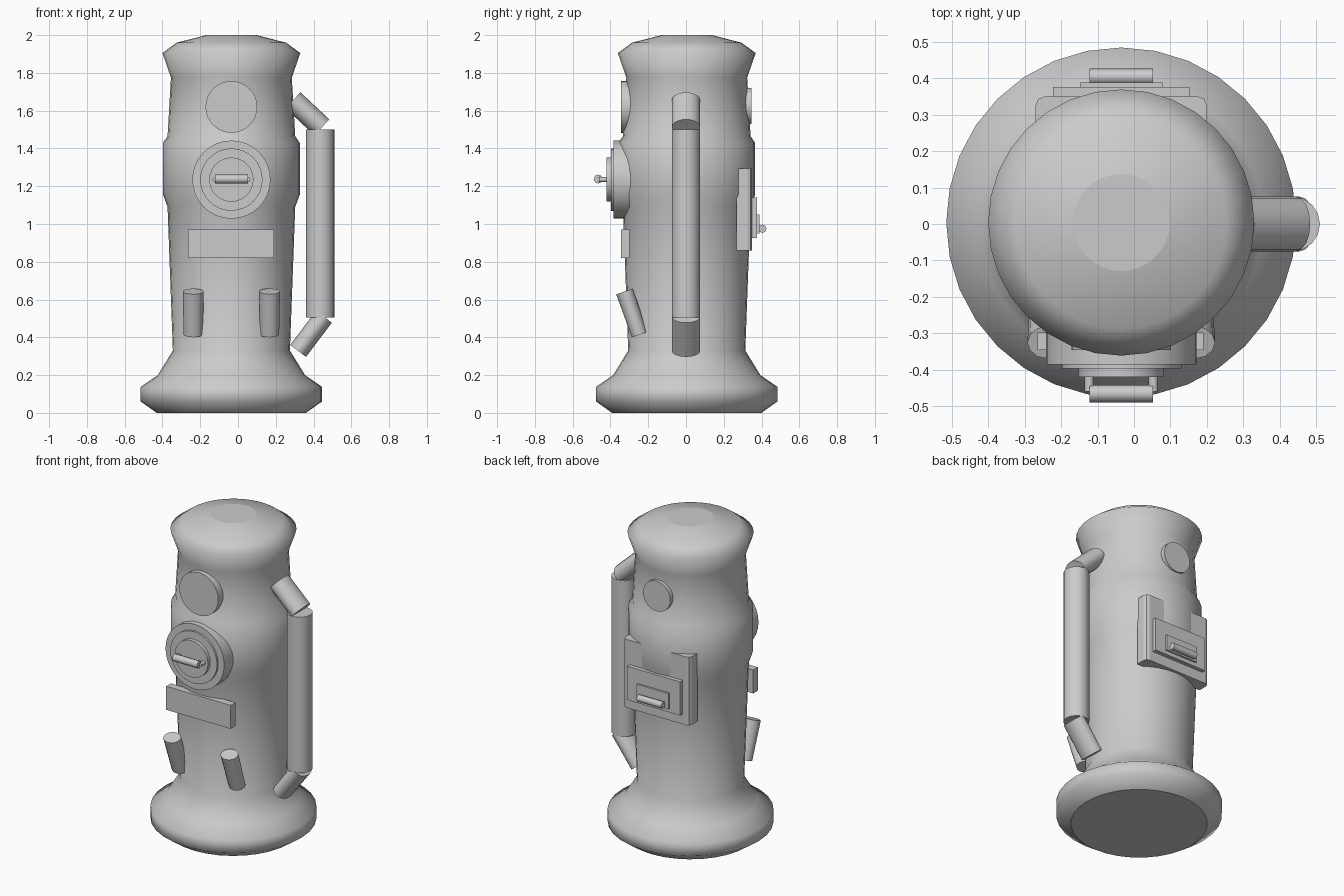
import bpy, bmesh
from math import cos, sin, pi
from mathutils import Vector, Matrix

cube = bpy.data.objects.get("Cube")
if cube:
    bpy.data.objects.remove(cube, do_unlink=True)

CX, CY = -0.035, 0.004   # axis of the body

grey = bpy.data.materials.new("plain grey")
grey.use_nodes = True
grey.diffuse_color = (0.6, 0.6, 0.6, 1)
grey.node_tree.nodes["Principled BSDF"].inputs["Base Color"].default_value = (0.6, 0.6, 0.6, 1)


def finish(name, bm):
    """Turn a bmesh into a scene object."""
    bmesh.ops.recalc_face_normals(bm, faces=bm.faces)
    mesh = bpy.data.meshes.new(name)
    bm.to_mesh(mesh)
    bm.free()
    mesh.materials.append(grey)
    obj = bpy.data.objects.new(name, mesh)
    bpy.context.collection.objects.link(obj)
    return obj


def lathe(name, profile, segments):
    """Smooth turned solid with flat end caps, from (radius, z) points."""
    bm = bmesh.new()
    rings = [[bm.verts.new((CX + r * cos(2 * pi * i / segments),
                            CY + r * sin(2 * pi * i / segments), z))
              for i in range(segments)] for r, z in profile]
    for low, high in zip(rings, rings[1:]):
        for i in range(segments):
            j = (i + 1) % segments
            bm.faces.new((low[i], low[j], high[j], high[i])).smooth = True
    bm.faces.new(rings[0])
    bm.faces.new(rings[-1])
    return finish(name, bm)


def rod(name, start, end, r_start, r_end=None, segments=16, squash=(1, 1)):
    """Cylinder or cone between two points; squash scales its cross-section."""
    start, end = Vector(start), Vector(end)
    axis = end - start
    z = axis.normalized()
    y = Vector((0, 1, 0)) if abs(z.y) < 0.9 else Vector((0, 0, 1))
    x = y.cross(z).normalized()
    y = z.cross(x)
    frame = Matrix((x * squash[0], y * squash[1], z)).transposed().to_4x4()
    frame.translation = (start + end) / 2
    bm = bmesh.new()
    bmesh.ops.create_cone(bm, cap_ends=True, segments=segments, radius1=r_start,
                          radius2=r_start if r_end is None else r_end,
                          depth=axis.length, matrix=frame)
    for f in bm.faces:
        f.smooth = len(f.verts) == 4
    return finish(name, bm)


def box(name, low, high, bevel=0):
    """Box between two corners, with optional cut upright edges."""
    low, high = Vector(low), Vector(high)
    size = high - low
    bm = bmesh.new()
    bmesh.ops.create_cube(bm, size=1, matrix=Matrix.Translation((low + high) / 2)
                          @ Matrix.Diagonal((*size, 1)))
    if bevel:
        edges = [e for e in bm.edges if all(v.co.y > high.y - 0.001 for v in e.verts)
                 and abs(e.verts[0].co.x - e.verts[1].co.x) < 0.001]
        bmesh.ops.bevel(bm, geom=edges, offset=bevel, segments=2, affect='EDGES', profile=0.5)
    return finish(name, bm)


def disc(name, z, radius, y_back, y_front, segments=32):
    return rod(name, (CX, y_back, z), (CX, y_front, z), radius, segments=segments)


# Body with flared foot, middle band and domed cap
lathe("body", [(0.395, 0.0), (0.48, 0.06), (0.48, 0.138), (0.39, 0.20), (0.31, 0.33),
               (0.338, 1.09), (0.362, 1.155), (0.362, 1.43), (0.338, 1.465),
               (0.32, 1.775), (0.365, 1.905), (0.29, 1.96), (0.133, 2.0)], 32)

# Front discs and stepped dial
disc("front_upper_disc", 1.62, 0.137, -0.2, -0.345)
disc("dial_base", 1.235, 0.207, -0.2, -0.385)
disc("dial_ring", 1.235, 0.165, -0.38, -0.397)
disc("dial_hub", 1.235, 0.117, -0.39, -0.42)

# Dial grip on two short posts
rod("dial_grip", (CX - 0.087, -0.465, 1.238), (CX + 0.087, -0.465, 1.238), 0.024, segments=8)
for side, word in ((-1, "right"), (1, "left")):
    x = CX + side * 0.088
    rod(f"dial_post_{word}", (x, -0.41, 1.235), (x, -0.46, 1.235), 0.013, segments=8)

# Front plate
box("front_plate", (-0.265, -0.345, 0.82), (0.19, -0.298, 0.97))

# Slanted pegs
for side, word in ((-1, "right"), (1, "left")):
    x = CX + side * 0.202
    rod(f"peg_{word}", (x, -0.246, 0.414), (x, -0.325, 0.643), 0.043, 0.047,
        segments=12, squash=(1.18, 1))

# Side handle: upright grip and two slanted arms
rod("handle_grip", (0.435, 0, 0.505), (0.435, 0, 1.5), 0.075)
rod("handle_upper_arm", (0.291, 0, 1.655), (0.444, 0, 1.512), 0.075, squash=(0.77, 1))
rod("handle_lower_arm", (0.318, 0, 0.328), (0.455, 0, 0.509), 0.075, squash=(0.7, 1))

# Rear disc and layered panel with a pull bar
disc("rear_disc", 1.625, 0.096, 0.2, 0.346)
box("rear_panel", (-0.27, 0.268, 0.86), (0.2, 0.35, 1.295), 0.025)
box("rear_hatch", (-0.222, 0.34, 0.925), (0.152, 0.376, 1.14))
box("rear_inset", (-0.148, 0.37, 0.95), (0.078, 0.388, 1.05))
rod("rear_pull", (CX - 0.087, 0.404, 0.975), (CX + 0.087, 0.404, 0.975), 0.022, segments=8)
